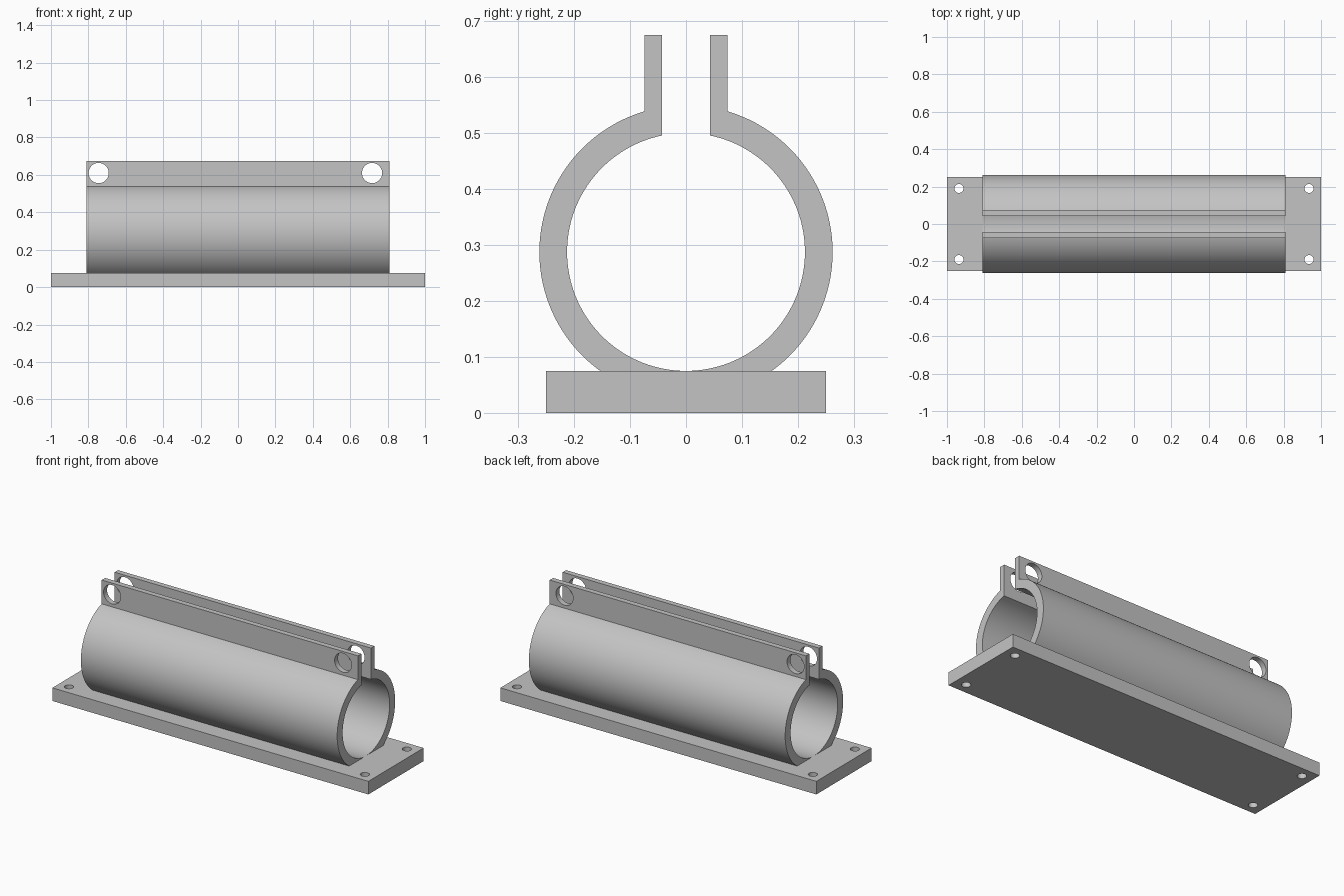
import bpy, bmesh, math
from mathutils import Matrix

cube = bpy.data.objects.get("Cube")
if cube:
    bpy.data.objects.remove(cube, do_unlink=True)

PLATE_TOP = 0.075
INNER, OUTER = 0.2125, 0.262      # bore and outer radius
AXIS_Z = PLATE_TOP + INNER        # bore touches the plate top
HALF_LENGTH = 0.811
LUG_IN, LUG_OUT, LUG_TOP = 0.043, 0.074, 0.675

grey = bpy.data.materials.new("plain grey")
grey.use_nodes = True
colour = (0.55, 0.55, 0.55, 1)
grey.diffuse_color = colour
grey.node_tree.nodes["Principled BSDF"].inputs["Base Color"].default_value = colour


def make_object(name, bm):
    bmesh.ops.recalc_face_normals(bm, faces=bm.faces)
    mesh = bpy.data.meshes.new(name)
    bm.to_mesh(mesh)
    bm.free()
    mesh.materials.append(grey)
    obj = bpy.data.objects.new(name, mesh)
    bpy.context.collection.objects.link(obj)
    return obj


def drill(obj, centres, radius, rotation):
    """Cut round through holes, then smooth the curved walls."""
    bm = bmesh.new()
    for c in centres:
        bmesh.ops.create_cone(bm, cap_ends=True, segments=48, radius1=radius,
                              radius2=radius, depth=0.4,
                              matrix=Matrix.Translation(c) @ rotation)
    cutter = make_object("hole_cutter", bm)
    cutter.hide_render = True
    mod = obj.modifiers.new("holes", 'BOOLEAN')
    mod.operation, mod.solver, mod.object = 'DIFFERENCE', 'EXACT', cutter
    bpy.ops.object.select_all(action='DESELECT')
    obj.select_set(True)
    bpy.context.view_layer.objects.active = obj
    bpy.ops.object.modifier_apply(modifier=mod.name)
    bpy.data.objects.remove(cutter, do_unlink=True)
    bpy.ops.object.shade_smooth_by_angle(angle=math.radians(30))


def arc(radius, start, end, steps=64):
    """Points (y, z) on the clamp circle; angles run from straight down."""
    angles = [start + (end - start) * i / steps for i in range(steps + 1)]
    return [(radius * math.sin(a), AXIS_Z - radius * math.cos(a)) for a in angles]


def make_jaw(name, side):
    # Half ring seated on the plate, with an upright lug
    profile = arc(OUTER, math.acos(INNER / OUTER), math.pi - math.asin(LUG_OUT / OUTER))
    profile += [(LUG_OUT, LUG_TOP), (LUG_IN, LUG_TOP)]
    profile += arc(INNER, math.pi - math.asin(LUG_IN / INNER), 0)
    bm = bmesh.new()
    face = bm.faces.new([bm.verts.new((-HALF_LENGTH, side * y, z)) for y, z in profile])
    ext = bmesh.ops.extrude_face_region(bm, geom=[face], use_keep_orig=True)
    verts = [g for g in ext["geom"] if isinstance(g, bmesh.types.BMVert)]
    bmesh.ops.translate(bm, verts=verts, vec=(2 * HALF_LENGTH, 0, 0))
    jaw = make_object(name, bm)
    # Bolt holes near both ends of the lug
    drill(jaw, [(x, side * LUG_IN, 0.61) for x in (-0.745, 0.717)], 0.054,
          Matrix.Rotation(math.pi / 2, 4, 'X'))


make_jaw("front_jaw", -1)
make_jaw("back_jaw", 1)

# Base plate with a screw hole in each corner
bm = bmesh.new()
bmesh.ops.create_cube(bm, size=1, matrix=Matrix.Translation((0, 0, PLATE_TOP / 2))
                      @ Matrix.Diagonal((2, 0.5, PLATE_TOP, 1)))
plate = make_object("base_plate", bm)
drill(plate, [(x, y, 0) for x in (-0.936, 0.936) for y in (-0.19, 0.19)], 0.024,
      Matrix.Identity(4))
